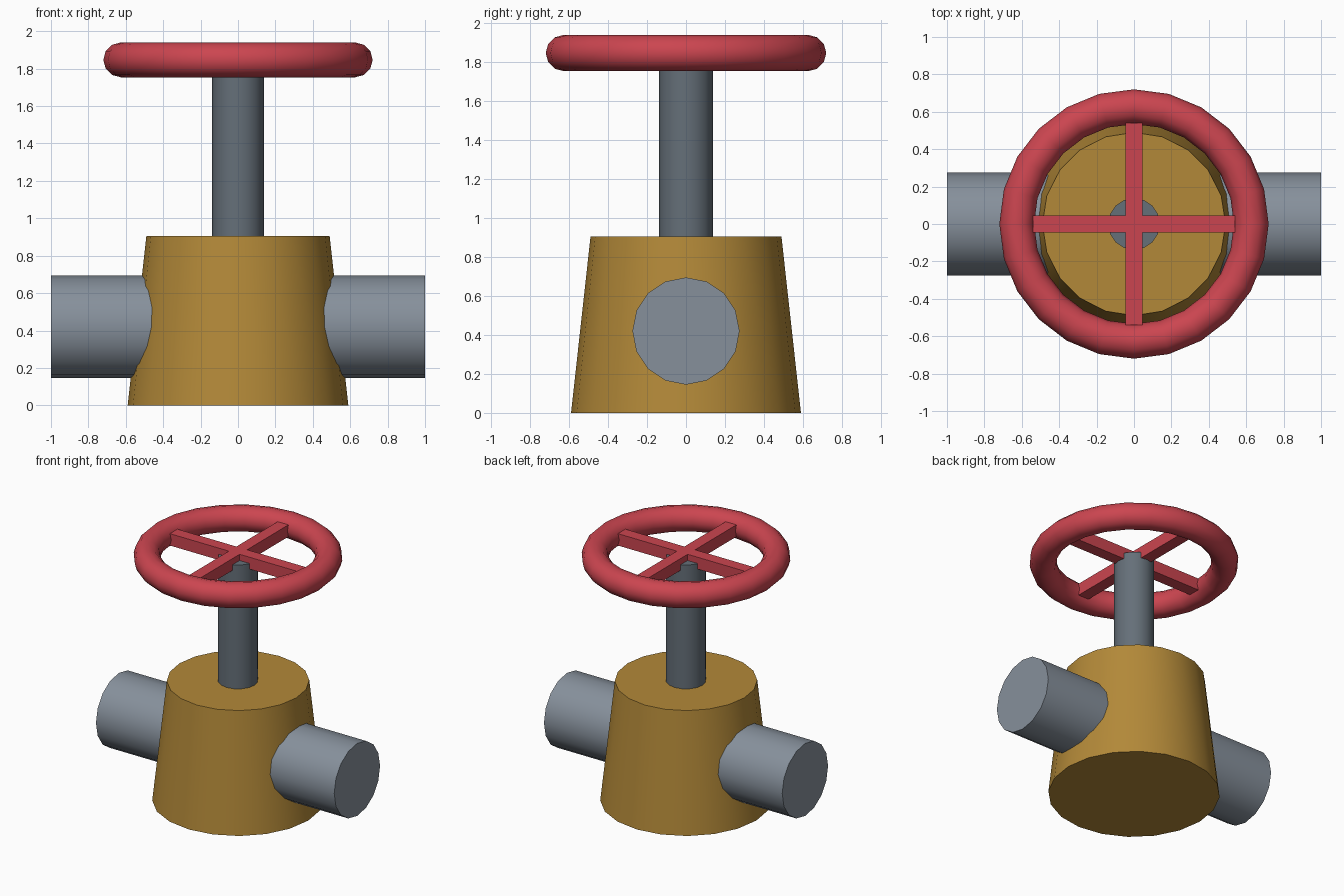
import bpy
from math import pi, radians

if "Cube" in bpy.data.objects:
    bpy.data.objects.remove(bpy.data.objects["Cube"])


def paint(obj, mat):
    if mat:
        obj.data.materials.append(mat)


def material(name, rgb):
    m = bpy.data.materials.new(name)
    m.diffuse_color = (*rgb, 1)
    m.use_nodes = True
    m.node_tree.nodes["Principled BSDF"].inputs["Base Color"].default_value = m.diffuse_color
    return m


def smooth():
    bpy.ops.object.shade_smooth_by_angle(angle=radians(35))


def cone(name, sides, r1, r2, depth, loc, rot=(0, 0, 0), mat=None):
    bpy.ops.mesh.primitive_cone_add(vertices=sides, radius1=r1, radius2=r2,
                                    depth=depth, location=loc, rotation=rot)
    obj = bpy.context.object
    obj.name = name
    paint(obj, mat)
    smooth()
    return obj


brass = material("brass", (0.45, 0.25, 0.04))
red = material("red_paint", (0.6, 0.06, 0.08))
steel = material("steel", (0.24, 0.28, 0.33))
dark_steel = material("dark_steel", (0.13, 0.16, 0.19))

WHEEL_Z = 1.847

# Tapered valve body
cone("valve_body", 20, 0.59, 0.49, 0.905, (0, 0, 0.4525), mat=brass)

# Pipe running straight through the body
cone("pipe", 16, 0.275, 0.275, 2.0, (0, 0, 0.42), (0, pi / 2, 0), steel)

# Stem from the body into the wheel hub
cone("stem", 16, 0.138, 0.138, 1.0, (0, 0, 1.345), mat=dark_steel)

# Hand wheel rim
bpy.ops.mesh.primitive_torus_add(major_segments=24, minor_segments=12,
                                 major_radius=0.627, minor_radius=0.093,
                                 location=(0, 0, WHEEL_Z))
rim = bpy.context.object
rim.name = "wheel_rim"
paint(rim, red)
bpy.ops.object.shade_smooth()

# Crossed wheel spokes
for i in range(2):
    bpy.ops.mesh.primitive_cube_add(size=1, location=(0, 0, WHEEL_Z),
                                    rotation=(0, 0, i * pi / 2))
    spoke = bpy.context.object
    spoke.name = f"wheel_spoke_{i + 1}"
    spoke.scale = (1.08, 0.09, 0.09)
    paint(spoke, red)
